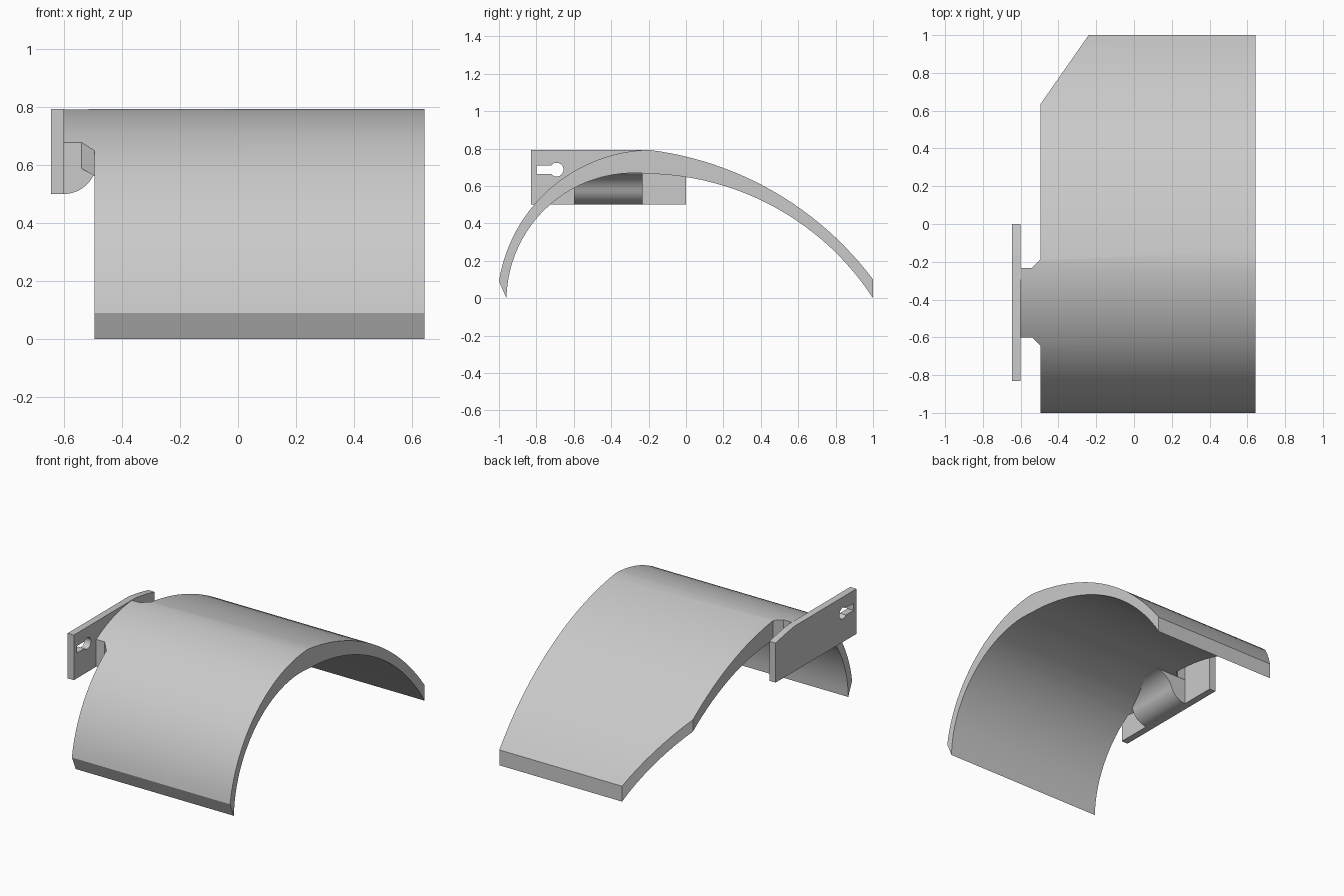
import bpy, bmesh, math
from mathutils import Vector

cube = bpy.data.objects.get("Cube")
if cube:
    bpy.data.objects.remove(cube, do_unlink=True)

grey = bpy.data.materials.new("plain_grey")
grey.use_nodes = True
GREY = (0.59, 0.59, 0.59, 1)
grey.diffuse_color = GREY
grey.node_tree.nodes["Principled BSDF"].inputs["Base Color"].default_value = GREY


def arc(a, b, c, n=24):
    """Points on the circle through a, b and c, running from a to c."""
    (ax, ay), (bx, by), (cx, cy) = a, b, c
    d = 2 * (ax * (by - cy) + bx * (cy - ay) + cx * (ay - by))
    sa, sb, sc = ax * ax + ay * ay, bx * bx + by * by, cx * cx + cy * cy
    ux = (sa * (by - cy) + sb * (cy - ay) + sc * (ay - by)) / d
    uy = (sa * (cx - bx) + sb * (ax - cx) + sc * (bx - ax)) / d
    r = math.hypot(ax - ux, ay - uy)
    t0 = math.atan2(ay - uy, ax - ux)
    sweep = math.atan2(cy - uy, cx - ux) - t0
    sweep = (sweep + math.pi) % (2 * math.pi) - math.pi
    return [(ux + r * math.cos(t0 + sweep * i / n),
             uy + r * math.sin(t0 + sweep * i / n)) for i in range(n + 1)]


def prism(name, outline, axis, lo, hi):
    """Extrude a closed 2D outline along x, y or z between lo and hi."""
    place = {"x": lambda p: (lo, p[0], p[1]),
             "y": lambda p: (p[0], lo, p[1]),
             "z": lambda p: (p[0], p[1], lo)}[axis]
    step = Vector([(hi - lo) * (axis == k) for k in "xyz"])
    bm = bmesh.new()
    face = bm.faces.new([bm.verts.new(place(p)) for p in outline])
    new = bmesh.ops.extrude_face_region(bm, geom=[face])["geom"]
    bmesh.ops.translate(bm, vec=step,
                        verts=[g for g in new if isinstance(g, bmesh.types.BMVert)])
    bmesh.ops.recalc_face_normals(bm, faces=bm.faces[:])
    mesh = bpy.data.meshes.new(name)
    bm.to_mesh(mesh)
    bm.free()
    mesh.materials.append(grey)
    ob = bpy.data.objects.new(name, mesh)
    bpy.context.collection.objects.link(ob)
    return ob


def cut(ob, tool, operation):
    """Apply a boolean and remove its tool."""
    mod = ob.modifiers.new("cut", "BOOLEAN")
    mod.operation, mod.solver, mod.object = operation, "EXACT", tool
    bpy.context.view_layer.update()
    graph = bpy.context.evaluated_depsgraph_get()
    mesh = bpy.data.meshes.new_from_object(ob.evaluated_get(graph))
    ob.modifiers.clear()
    ob.data = mesh
    bpy.data.objects.remove(tool, do_unlink=True)


# Curved shell: side profile trimmed by a plan outline with tab and clipped corner
crest = (-0.2, 0.793)
rear_shoulder = (0, 0.757)
outer_front = arc((-1, 0.09), (-0.6, 0.678), crest)
outer_rear = arc(crest, rear_shoulder, (1, 0.1))
inner_rear = arc((1, 0), (0.5, 0.472), (-0.2, 0.665))
inner_front = arc((-0.2, 0.665), (-0.6, 0.588), (-0.96, 0))
section = outer_front + outer_rear[1:] + inner_rear + inner_front[1:]
shell = prism("curved_shell", section, "x", -0.7, 0.643)
plan = prism("plan_cutter", [
    (0.8, -1.1), (0.8, 1.1), (-0.17, 1.1), (-0.495, 0.635),
    (-0.495, -0.187), (-0.54, -0.232), (-0.605, -0.232),
    (-0.605, -0.6), (-0.54, -0.6), (-0.495, -0.645), (-0.495, -1.1)],
    "z", -0.2, 1)
cut(shell, plan, "INTERSECT")

# Mounting plate whose rear top edge follows the shell
slope = [p for p in outer_rear if p[0] < -0.01]
plate = prism("mounting_plate",
              [(-0.83, 0.5), (0, 0.5), rear_shoulder] + slope[::-1] + [(-0.83, 0.793)],
              "x", -0.645, -0.6)

# Keyhole through the plate
radius, half = 0.037, 0.023
start = math.pi - math.asin(half / radius)
hole = [(-0.692 + radius * math.cos(start * (1 - 2 * i / 24)),
         0.687 + radius * math.sin(start * (1 - 2 * i / 24))) for i in range(25)]
hole += [(-0.8, 0.687 - half), (-0.8, 0.687 + half)]
cut(plate, prism("keyhole_cutter", hole, "x", -0.7, -0.55), "DIFFERENCE")

# Support under the tab: rounded below, then flaring into the shell's underside
bend = math.radians(70)
low_r, high_r = 0.115, 0.137
turns = [bend * i / 12 for i in range(13)]
foot = [(-0.602 + low_r * math.sin(t), 0.5 + low_r * (1 - math.cos(t))) for t in turns]
end_x = foot[-1][0] + high_r * math.sin(bend)
end_z = foot[-1][1] + high_r * (1 - math.cos(bend))
flare = [(end_x - high_r * math.sin(t), end_z - high_r * (1 - math.cos(t)))
         for t in turns[-2::-1]]
support = prism("flared_support", foot + flare + [(-0.602, end_z)], "y", -0.6, -0.232)

# Smooth the curves while keeping the edges crisp
for ob in bpy.context.view_layer.objects:
    ob.select_set(ob in (shell, plate, support))
bpy.context.view_layer.objects.active = shell
bpy.ops.object.shade_smooth_by_angle(angle=math.radians(25))
